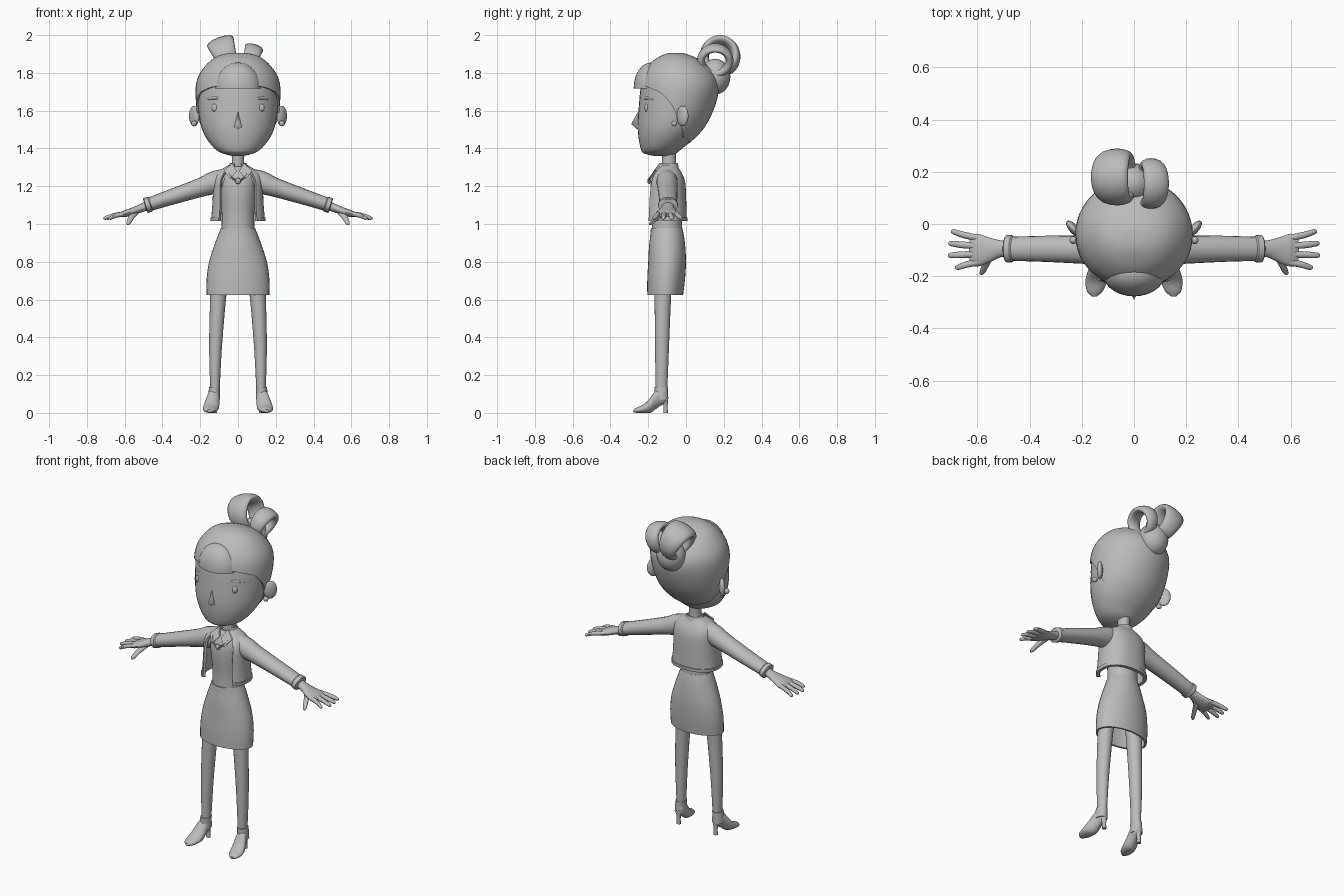
import bpy, bmesh, math
from mathutils import Vector, Matrix

if "Cube" in bpy.data.objects:
    bpy.data.objects.remove(bpy.data.objects["Cube"])

X, Y, Z = Vector((1, 0, 0)), Vector((0, 1, 0)), Vector((0, 0, 1))
grey = bpy.data.materials.new("plain_grey")
grey.diffuse_color = (0.5, 0.5, 0.5, 1)
grey.use_nodes = True
grey.node_tree.nodes["Principled BSDF"].inputs["Base Color"].default_value = grey.diffuse_color


def finish(name, bm, mirror=False, thick=0.0, angle=40):
    """Turn a bmesh into a smooth-shaded object, optionally thickened and mirrored."""
    bmesh.ops.recalc_face_normals(bm, faces=bm.faces)
    me = bpy.data.meshes.new(name)
    bm.to_mesh(me)
    bm.free()
    ob = bpy.data.objects.new(name, me)
    bpy.context.collection.objects.link(ob)
    if thick:
        m = ob.modifiers.new("thickness", 'SOLIDIFY')
        m.thickness, m.offset = thick, -1
    if mirror:
        m = ob.modifiers.new("mirror", 'MIRROR')
        m.use_mirror_merge = False
    if ob.modifiers:
        dg = bpy.context.evaluated_depsgraph_get()
        ob.data = bpy.data.meshes.new_from_object(ob.evaluated_get(dg))
        ob.modifiers.clear()
    ob.data.materials.clear()
    ob.data.materials.append(grey)
    ob.data.shade_smooth()
    ob.data.set_sharp_from_angle(angle=math.radians(angle))
    return ob


def resample(secs, k):
    """Smooth interpolation through a list of equal-length tuples."""
    out = []
    for i in range(len(secs) - 1):
        a, b, c, d = (secs[max(i - 1, 0)], secs[i], secs[i + 1], secs[min(i + 2, len(secs) - 1)])
        for s in range(k):
            t = s / k
            out.append(tuple(q + 0.5 * t * (r - p + t * (2 * p - 5 * q + 4 * r - w + t * (3 * (q - r) + w - p)))
                             for p, q, r, w in zip(a, b, c, d)))
    return out + [tuple(secs[-1])]


def power(v, p):
    return math.copysign(abs(v) ** p, v)


def loft(name, secs, u=X, v=Y, n=20, k=3, p=1.0, caps=True, **kw):
    """Skin ellipses (x, y, z, radius_u, radius_v[, half gap angle])."""
    bm = bmesh.new()
    gap = len(secs[0]) > 5
    rings = []
    for s in resample(secs, k):
        g = s[5] if gap else 0
        ring = []
        for i in range(n):
            a = g + (2 * math.pi - 2 * g) * i / (n - 1 if gap else n)
            ring.append(bm.verts.new(Vector(s[:3]) + u * s[3] * power(math.sin(a), p)
                                     - v * s[4] * power(math.cos(a), p)))
        rings.append(ring)
    for r, q in zip(rings, rings[1:]):
        for i in range(n - 1 if gap else n):
            j = (i + 1) % n
            bm.faces.new((r[i], r[j], q[j], q[i]))
    if caps and not gap:
        bm.faces.new(rings[0])
        bm.faces.new(rings[-1])
    return finish(name, bm, **kw)


def ball(name, loc, size, rot_z=0, cut=None, seg=20, **kw):
    """Ellipsoid, optionally cut flat at a height."""
    bm = bmesh.new()
    mat = Matrix.Translation(loc) @ Matrix.Rotation(rot_z, 4, 'Z') @ Matrix.Diagonal((*size, 1))
    bmesh.ops.create_uvsphere(bm, u_segments=seg, v_segments=seg // 2 + 2, radius=1, matrix=mat)
    if cut:
        bmesh.ops.bisect_plane(bm, geom=bm.verts[:] + bm.edges[:] + bm.faces[:], plane_co=(0, 0, cut),
                               plane_no=(0, 0, 1), clear_inner=True)
        bmesh.ops.holes_fill(bm, edges=[e for e in bm.edges if e.is_boundary])
    return finish(name, bm, **kw)


def hair_loop(name, loc, ry, rz, width, thick, tilt):
    """Flat ribbon of hair bent into a ring."""
    bm = bmesh.new()
    mat = Matrix.Translation(loc) @ Matrix.Rotation(tilt, 4, 'Y')
    n, m = 28, 14
    grid = []
    for i in range(n):
        a = 2 * math.pi * i / n
        w = width * (0.8 + 0.2 * math.sin(a))
        row = []
        for j in range(m):
            b = 2 * math.pi * j / m
            r = thick * math.cos(b)
            row.append(bm.verts.new(mat @ Vector((w * math.sin(b), (ry + r) * math.cos(a), (rz + r) * math.sin(a)))))
        grid.append(row)
    for i in range(n):
        for j in range(m):
            q, h = (i + 1) % n, (j + 1) % m
            bm.faces.new((grid[i][j], grid[q][j], grid[q][h], grid[i][h]))
    return finish(name, bm, angle=60)


def hull(name, pts, **kw):
    bm = bmesh.new()
    for q in pts:
        bm.verts.new(q)
    bmesh.ops.convex_hull(bm, input=bm.verts[:])
    return finish(name, bm, **kw)


# Head: height, half width, front y, back y
profile = [(1.36, .03, -.17, -.09), (1.375, .085, -.225, -.05), (1.40, .125, -.24, -.02), (1.45, .165, -.25, .04),
           (1.50, .19, -.255, .085), (1.55, .203, -.255, .115), (1.62, .212, -.25, .145), (1.70, .216, -.243, .165),
           (1.76, .208, -.232, .16), (1.81, .182, -.21, .13), (1.86, .137, -.165, .075), (1.89, .085, -.115, .01),
           (1.902, .03, -.08, -.03)]
loft("head", [(0, (f + b) / 2, z, w, (b - f) / 2) for z, w, f, b in profile], n=36)

# Hair cap: hangs from the crown to a hairline that drops behind the ears
dense = resample(profile, 8)


def head_point(z, a, grow):
    for s, t in zip(dense, dense[1:]):
        if z <= t[0]:
            break
    f = min(1, max(0, (z - s[0]) / (t[0] - s[0])))
    _, w, yf, yb = (q + (r - q) * f for q, r in zip(s, t))
    return Vector(((w + grow) * math.sin(a), (yf + yb) / 2 - ((yb - yf) / 2 + grow) * math.cos(a), z + grow * .5))


def hairline(deg):
    keys = [(0, 1.74), (40, 1.72), (65, 1.69), (85, 1.62), (100, 1.54), (125, 1.45), (180, 1.42)]
    for (a, p), (b, q) in zip(keys, keys[1:]):
        if deg <= b:
            return p + (q - p) * (deg - a) / (b - a)
    return keys[-1][1]


bm = bmesh.new()
n, m = 48, 18
cols = []
for i in range(n):
    deg = 360 * i / n
    low = hairline(min(deg, 360 - deg))
    cols.append([bm.verts.new(head_point(low + (1.902 - low) * math.sin(math.pi / 2 * j / m),
                                         math.radians(deg), .009)) for j in range(m + 1)])
for i in range(n):
    c, d = cols[i], cols[(i + 1) % n]
    for j in range(m):
        bm.faces.new((c[j], d[j], d[j + 1], c[j + 1]))
bm.faces.new([c[m] for c in cols])
finish("hair_cap", bm, thick=.012)

# Fringe, bun and hair loops
ball("fringe", (0, -.185, 1.72), (.122, .092, .135), cut=1.717, seg=28)
ball("bun_base", (-.01, .155, 1.78), (.085, .08, .095))
hair_loop("large_hair_loop", (-.065, .18, 1.885), .084, .085, .075, .025, -.35)
hair_loop("small_hair_loop", (.065, .155, 1.865), .076, .07, .05, .021, .3)

# Face
hull("nose", [(0, -.29, 1.53), (0, -.245, 1.61), (.026, -.245, 1.51), (-.026, -.245, 1.51), (0, -.245, 1.49)], angle=60)
ball("eye", (.122, -.208, 1.615), (.018, .012, .022), mirror=True)
loft("eyebrow", [(.085, -.226, 1.658, .003, .003), (.125, -.209, 1.668, .006, .008), (.165, -.176, 1.658, .003, .003)],
     u=Y, v=Z, n=8, mirror=True)
ball("ear", (.232, -.018, 1.572), (.017, .038, .054), rot_z=-.7, mirror=True)
ball("earring", (.232, -.062, 1.532), (.015, .015, .015), seg=12, mirror=True)

# Neck, shirt and skirt
loft("neck", [(0, -.09, 1.26, .045, .045), (0, -.09, 1.32, .033, .036), (0, -.09, 1.40, .035, .04)])
loft("shirt", [(0, -.1, .96, .088, .08), (0, -.1, 1.05, .086, .08), (0, -.1, 1.15, .094, .088), (0, -.1, 1.22, .1, .086),
               (0, -.098, 1.27, .085, .07), (0, -.093, 1.305, .045, .045)], n=28)
loft("skirt", [(0, -.11, .625, .166, .095), (0, -.105, .71, .166, .1), (0, -.1, .8, .153, .1), (0, -.1, .88, .128, .096),
               (0, -.1, .94, .106, .089), (0, -.103, .98, .09, .083)], n=32, caps=False, thick=.012)

# Open jacket
loft("jacket", [(0, -.108, 1.02, .143, .112, .72), (0, -.108, 1.1, .136, .11, .72), (0, -.107, 1.17, .133, .107, .74),
                (0, -.104, 1.23, .132, .098, .72), (0, -.1, 1.27, .115, .078, .65), (0, -.095, 1.3, .07, .054, .68),
                (0, -.09, 1.312, .05, .045, .7)], n=36, p=.85, thick=.014)
loft("jacket_hem", [(0, -.108, 1.016, .146, .115, .72), (0, -.108, 1.035, .147, .116, .72)], n=36, p=.85, thick=.02)
across = Vector((.3, 0, .954))
loft("sleeve", [(.07, -.1, 1.235, .055, .058), (.13, -.1, 1.218, .056, .06), (.2, -.098, 1.193, .054, .05),
                (.34, -.095, 1.147, .05, .042), (.47, -.095, 1.104, .046, .036)], u=Y, v=across, mirror=True)
loft("cuff", [(.462, -.095, 1.107, .046, .036), (.467, -.095, 1.105, .052, .041), (.488, -.095, 1.098, .052, .041),
              (.492, -.095, 1.097, .046, .036)], u=Y, v=across, k=1, mirror=True)

# Shirt collar, necklace and pendant
loft("collar_band", [(0, -.09, 1.285, .06, .055, .6), (0, -.088, 1.322, .043, .044, .45)], n=24, thick=.008)
hull("collar_flap", [(x, y + d, z) for d in (0, .012) for x, y, z in
                     ((.03, -.14, 1.322), (.006, -.172, 1.28), (.042, -.198, 1.238), (.075, -.165, 1.283))],
     mirror=True)
loft("necklace", [(.05, -.172, 1.27, .005, .005), (.03, -.192, 1.242, .005, .005), (0, -.198, 1.228, .005, .005)],
     u=Y, v=Z, n=8, mirror=True)
ball("pendant", (0, -.195, 1.228), (.016, .01, .016), seg=8)

# Hands
loft("palm", [(.47, -.095, 1.1, .03, .025), (.51, -.095, 1.085, .032, .022), (.56, -.1, 1.066, .05, .02),
              (.60, -.1, 1.054, .063, .018), (.628, -.1, 1.046, .055, .01)], u=Y, v=across, mirror=True)
for name, y0, x1, y1 in (("little_finger", -.055, .70, -.03), ("ring_finger", -.085, .71, -.075),
                         ("middle_finger", -.115, .712, -.12), ("index_finger", -.145, .685, -.166)):
    loft(name, [(.59, y0, 1.056, .013, .013), ((.6 + x1) / 2, (y0 + y1) / 2, 1.046, .0135, .0125),
                (x1 - .01, y1, 1.032, .011, .01), (x1, y1, 1.03, .004, .004)], u=Y, v=Z, n=10, k=2, mirror=True)
loft("thumb", [(.545, -.11, 1.062, .02, .016), (.565, -.15, 1.035, .016, .014), (.58, -.185, 1.006, .012, .011),
               (.584, -.195, 1.0, .004, .004)], u=X, v=Z, n=10, k=2, mirror=True)

# Legs and heeled shoes
loft("leg", [(.122, -.13, .1, .024, .03), (.119, -.127, .35, .034, .037), (.104, -.122, .63, .043, .044),
             (.093, -.115, .76, .05, .05)], mirror=True)
loft("shoe", [(.152, -.277, .011, .01, .008), (.15, -.258, .015, .03, .015), (.145, -.222, .023, .041, .023),
              (.139, -.187, .042, .04, .041), (.132, -.16, .07, .034, .05), (.127, -.135, .083, .03, .045),
              (.124, -.11, .088, .026, .036), (.123, -.097, .09, .012, .02)], u=X, v=Z, mirror=True)
loft("shoe_ankle", [(.127, -.131, .07, .032, .037), (.126, -.131, .11, .03, .037), (.124, -.131, .138, .029, .037)],
     mirror=True)
loft("shoe_heel", [(.125, -.108, 0, .013, .012), (.125, -.108, .04, .012, .011), (.125, -.113, .085, .022, .02)],
     n=12, mirror=True)
